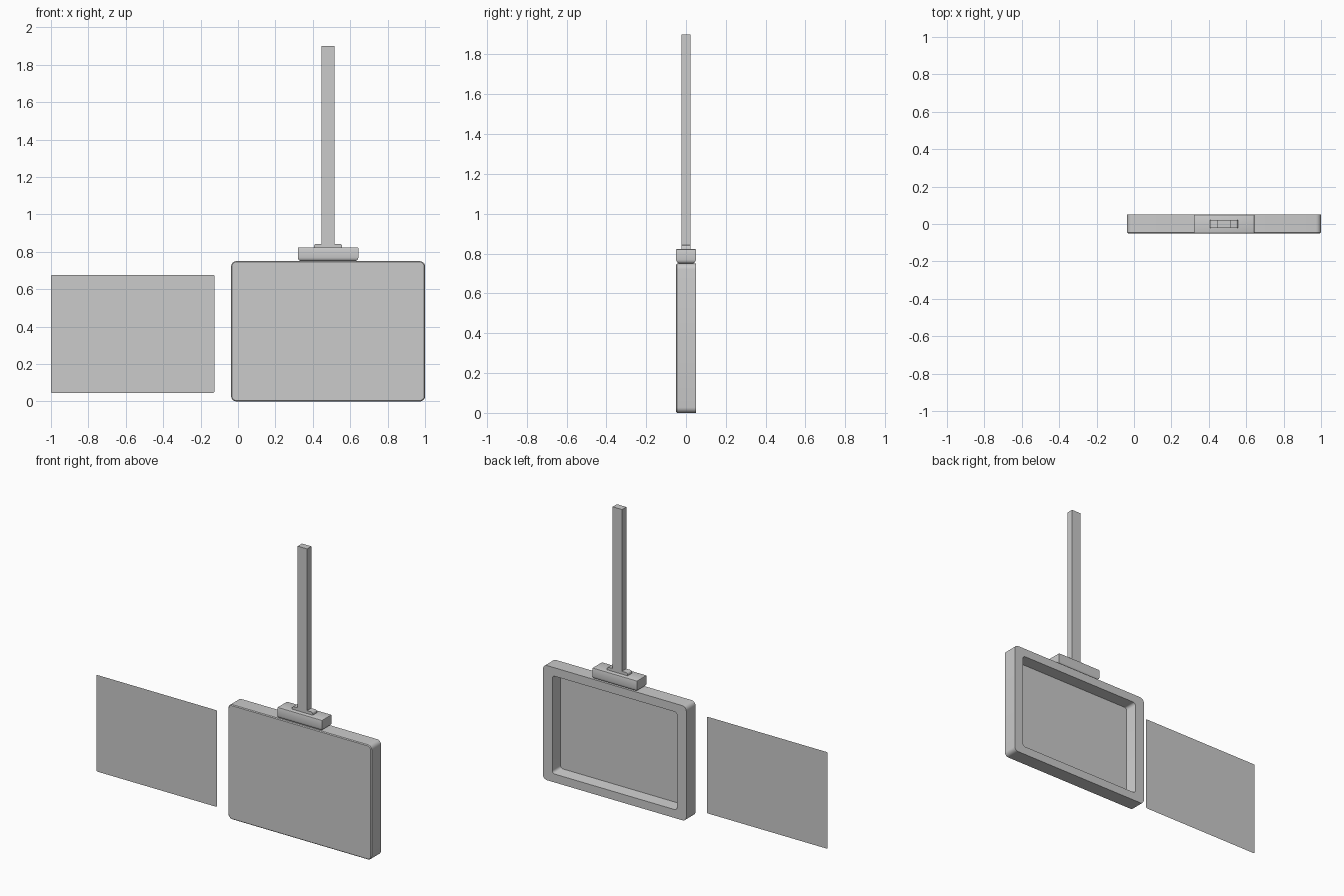
import bpy, bmesh, math

if "Cube" in bpy.data.objects:
    bpy.data.objects.remove(bpy.data.objects["Cube"])

CX = 0.4815  # centre line of the hanging sign


def finish(name, bm):
    bmesh.ops.recalc_face_normals(bm, faces=bm.faces)
    mesh = bpy.data.meshes.new(name)
    bm.to_mesh(mesh)
    bm.free()
    obj = bpy.data.objects.new(name, mesh)
    bpy.context.collection.objects.link(obj)
    bpy.ops.object.select_all(action='DESELECT')
    bpy.context.view_layer.objects.active = obj
    obj.select_set(True)
    bpy.ops.object.shade_smooth_by_angle(angle=math.radians(35))
    return obj


def rounded_loop(bm, x0, x1, z0, z1, y, r, seg=5):
    """Ring of vertices around a rounded rectangle in the xz plane."""
    corners = [(x1 - r, z1 - r), (x0 + r, z1 - r), (x0 + r, z0 + r), (x1 - r, z0 + r)]
    ring = []
    for q, (cx, cz) in enumerate(corners):
        for i in range(seg + 1):
            a = math.pi / 2 * (q + i / seg)
            ring.append(bm.verts.new((cx + r * math.cos(a), y, cz + r * math.sin(a))))
    return ring


def loft(name, loops):
    """Bridge rounded rectangles in order and cap both ends."""
    bm = bmesh.new()
    rings = [rounded_loop(bm, *l) for l in loops]
    for a, b in zip(rings, rings[1:]):
        for i in range(len(a)):
            j = (i + 1) % len(a)
            bm.faces.new((a[i], a[j], b[j], b[i]))
    bm.faces.new(rings[0])
    bm.faces.new(rings[-1])
    return finish(name, bm)


def box(name, x0, x1, y0, y1, z0, z1):
    bm = bmesh.new()
    bmesh.ops.create_cube(bm, size=1)
    for v in bm.verts:
        v.co = (x1 if v.co.x > 0 else x0, y1 if v.co.y > 0 else y0, z1 if v.co.z > 0 else z0)
    return bm


# Monitor housing: solid front, recess opening to the back
loft("monitor_housing", [
    (-0.032, 0.995, 0.005, 0.745, -0.05, 0.023),
    (-0.037, 1.0, 0.0, 0.75, -0.045, 0.028),
    (-0.037, 1.0, 0.0, 0.75, 0.05, 0.028),
    (0.03, 0.933, 0.055, 0.695, 0.05, 0.018),
    (0.038, 0.925, 0.062, 0.688, -0.025, 0.018),
])

# Mounting block on top, rounded everywhere but most at the bottom
bm = box("mount_block", CX - 0.162, CX + 0.162, -0.05, 0.05, 0.75, 0.823)
low = [e for e in bm.edges if all(v.co.z < 0.8 for v in e.verts)]
bmesh.ops.bevel(bm, geom=low, offset=0.02, segments=4, profile=0.5, affect='EDGES')
top = [e for e in bm.edges if all(v.co.z > 0.82 for v in e.verts)]
bmesh.ops.bevel(bm, geom=top, offset=0.005, segments=2, profile=0.5, affect='EDGES')
finish("mount_block", bm)

# Pole foot with softened upper ends
bm = box("pole_foot", CX - 0.075, CX + 0.075, -0.022, 0.022, 0.82, 0.842)
ends = [e for e in bm.edges if all(v.co.z > 0.83 for v in e.verts)
        and abs(e.verts[0].co.x - e.verts[1].co.x) < 0.001]
bmesh.ops.bevel(bm, geom=ends, offset=0.012, segments=3, profile=0.5, affect='EDGES')
finish("pole_foot", bm)

# Ceiling pole
finish("ceiling_pole", box("ceiling_pole", CX - 0.034, CX + 0.034, -0.022, 0.022, 0.835, 1.9))

# Loose flat screen panel beside the housing
bm = bmesh.new()
bm.faces.new(rounded_loop(bm, -1.0, -0.126, 0.045, 0.677, -0.036, 0.008, 3))
finish("screen_panel", bm)
